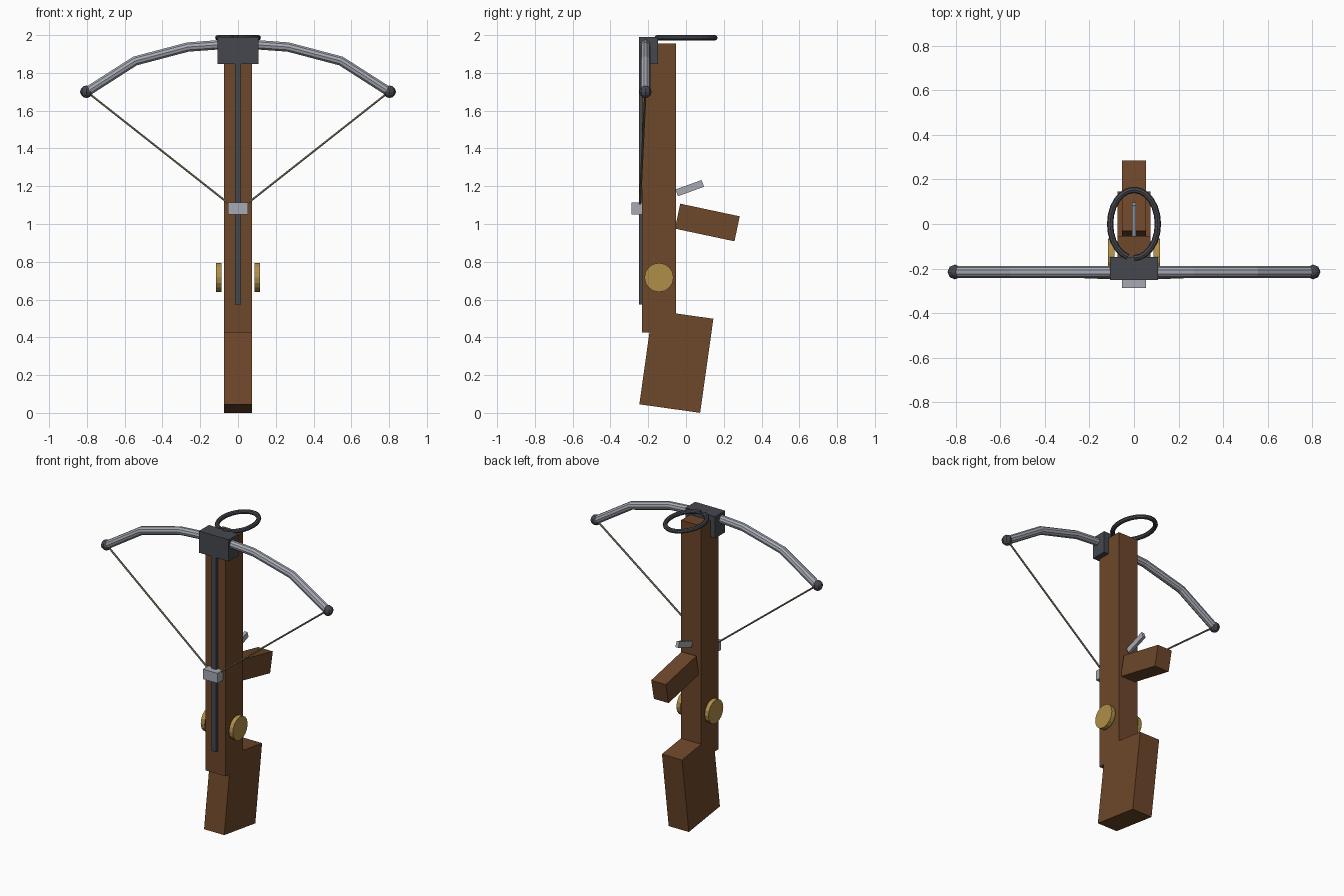
import bpy
from math import radians, sin, cos, pi

if "Cube" in bpy.data.objects:
    bpy.data.objects.remove(bpy.data.objects["Cube"])


def material(name, rgb):
    m = bpy.data.materials.new(name)
    m.diffuse_color = (*rgb, 1)
    m.use_nodes = True
    m.node_tree.nodes["Principled BSDF"].inputs["Base Color"].default_value = m.diffuse_color
    return m


WOOD = material("wood", (0.155, 0.063, 0.023))
IRON = material("dark_iron", (0.06, 0.064, 0.077))
STEEL = material("steel", (0.38, 0.40, 0.45))
BRASS = material("brass", (0.43, 0.27, 0.065))
CORD = material("cord", (0.27, 0.25, 0.16))


def finish(name, mat):
    o = bpy.context.object
    o.name = name
    o.data.materials.append(mat)
    return o


def box(name, centre, size, mat, tilt=0):
    bpy.ops.mesh.primitive_cube_add(size=1, location=centre,
                                    rotation=(radians(tilt), 0, 0))
    o = finish(name, mat)
    o.scale = size
    return o


def span(name, lo, hi, mat):
    """Upright box between two corners."""
    return box(name, [(a + b) / 2 for a, b in zip(lo, hi)],
               [b - a for a, b in zip(lo, hi)], mat)


def tube(name, pts, radius, mat, res=2):
    c = bpy.data.curves.new(name, 'CURVE')
    c.dimensions = '3D'
    c.bevel_depth = radius
    c.bevel_resolution = res
    c.use_fill_caps = True
    s = c.splines.new('POLY')
    s.points.add(len(pts) - 1)
    for p, co in zip(s.points, pts):
        p.co = (*co, 1)
    s.use_smooth = False
    c.materials.append(mat)
    o = bpy.data.objects.new(name, c)
    bpy.context.collection.objects.link(o)
    return o


# Wooden body: tiller, butt stock and fore grip
span("tiller", (-0.073, -0.232, 0.425), (0.073, -0.053, 1.955), WOOD)
box("butt_stock", (0, -0.051, 0.272), (0.146, 0.325, 0.503), WOOD, -8)
box("grip", (0, 0.113, 1.008), (0.106, 0.322, 0.135), WOOD, -12)

# Trigger, bolt rail, string catch and bow mount
box("trigger", (0, 0.02, 1.19), (0.02, 0.147, 0.038), STEEL, 20)
span("bolt_rail", (-0.016, -0.25, 0.575), (0.016, -0.225, 1.9), IRON)
span("string_catch", (-0.053, -0.288, 1.05), (0.053, -0.228, 1.115), STEEL)
span("bow_mount", (-0.108, -0.25, 1.848), (0.108, -0.147, 1.99), IRON)

# Bow limbs
BY = -0.215
half = [(0.80, 1.70), (0.545, 1.863), (0.265, 1.937)]
path = [(-x, BY, z) for x, z in half] + [(0, BY, 1.956)] + \
       [(x, BY, z) for x, z in reversed(half)]
tube("bow", path, 0.026, STEEL, 3)

for side, s in (("left", -1), ("right", 1)):
    # Limb tip knobs
    bpy.ops.mesh.primitive_uv_sphere_add(segments=8, ring_count=6, radius=0.033,
                                         location=(s * 0.803, BY, 1.70))
    finish("limb_tip_" + side, IRON)
    # Bowstring halves
    tube("string_" + side, [(s * 0.80, BY, 1.70), (s * 0.02, -0.245, 1.085)],
         0.006, CORD, 1)
    # Brass side discs
    bpy.ops.mesh.primitive_cylinder_add(vertices=16, radius=0.077, depth=0.028,
                                        location=(s * 0.102, -0.143, 0.717),
                                        rotation=(0, pi / 2, 0))
    finish("side_disc_" + side, BRASS)

# Foot stirrup: oval ring with a small opening at the front
n = 24
ring = [(0.107 * cos(a), 0.153 * sin(a), 1.986)
        for a in (-pi / 2 + 2 * pi * i / n for i in range(n))]
tube("stirrup", ring, 0.0142, IRON, 2)
